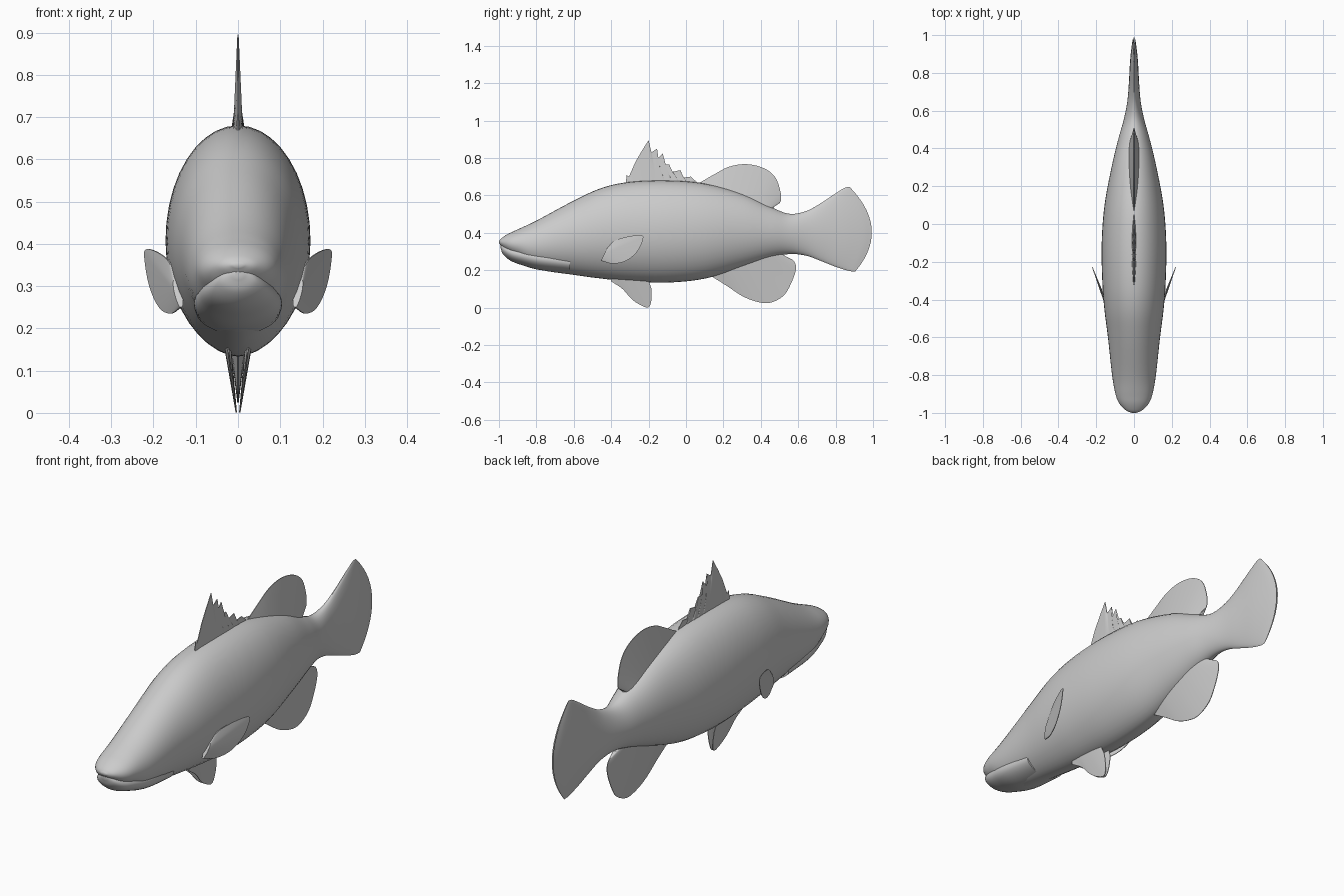
import bpy, math
from mathutils import Vector

if "Cube" in bpy.data.objects:
    bpy.data.objects.remove(bpy.data.objects["Cube"])


def spline(points, n, smooth=True):
    """Resample a list of tuples into n + 1 points (Catmull-Rom or straight)."""
    pts = [Vector(p) for p in points]
    last = len(pts) - 1
    out = []
    for k in range(n + 1):
        f = k * last / n
        i = min(int(f), last - 1)
        t = f - i
        b, c = pts[i], pts[i + 1]
        if not smooth:
            out.append(b.lerp(c, t))
            continue
        a = pts[i - 1] if i > 0 else b * 2 - c
        d = pts[i + 2] if i + 2 <= last else c * 2 - b
        out.append(0.5 * (2 * b + (c - a) * t + (2 * a - 5 * b + 4 * c - d) * t * t
                          + (3 * b - a - 3 * c + d) * t ** 3))
    return out


def make(name, verts, faces):
    me = bpy.data.meshes.new(name)
    me.from_pydata(verts, [], faces)
    ob = bpy.data.objects.new(name, me)
    bpy.context.collection.objects.link(ob)
    bpy.ops.object.select_all(action='DESELECT')
    ob.select_set(True)
    bpy.context.view_layer.objects.active = ob
    bpy.ops.object.mode_set(mode='EDIT')
    bpy.ops.mesh.select_all(action='SELECT')
    bpy.ops.mesh.normals_make_consistent(inside=False)
    bpy.ops.object.mode_set(mode='OBJECT')
    bpy.ops.object.shade_smooth_by_angle(angle=math.radians(40))
    return ob


def loft(name, stations, rows, seg=40):
    """Egg-shaped rings from stations (y, top, bottom, half width, rear bow)."""
    verts, faces = [], []
    for s in stations_sampled(stations, rows):
        y, top, bot, w, bow = s
        mid, h = (top + bot) / 2, (top - bot) / 2
        for k in range(seg):
            a = 2 * math.pi * k / seg
            t, x = math.cos(a), math.sin(a)
            if t < 0:
                x = math.copysign(abs(x) ** 1.12, x)
            verts.append((w * x, y + bow * (1 - t * t) - 0.15 * bow * t, mid + h * t))
    for r in range(rows):
        for k in range(seg):
            k2 = (k + 1) % seg
            faces.append((r * seg + k, r * seg + k2, (r + 1) * seg + k2, (r + 1) * seg + k))
    faces.append(tuple(range(seg)))
    faces.append(tuple(rows * seg + k for k in range(seg)))
    return make(name, verts, faces)


def stations_sampled(stations, rows):
    return [tuple(v) for v in spline(stations, rows)]


def fin(name, base, edge, thick, place, smooth=True, n=48, m=6):
    """Thin blade from a base line to an outer edge, both in (y, z)."""
    b = spline(base, n)
    e = spline(edge, n, smooth)
    verts, faces = [], []
    for side in (1, -1):
        for i in range(n + 1):
            ends = math.sin(math.pi * i / n) ** 0.5
            for j in range(m + 1):
                p = b[i].lerp(e[i], j / m)
                th = 0.0015 + thick * (1 - j / m) * ends
                verts.append((place(p.x, p.y) + side * th, p.x, p.y))
    off = (n + 1) * (m + 1)
    idx = lambda i, j: i * (m + 1) + j
    for i in range(n):
        for j in range(m):
            q = (idx(i, j), idx(i + 1, j), idx(i + 1, j + 1), idx(i, j + 1))
            faces += [q, tuple(off + v for v in reversed(q))]
    rim = ([idx(i, 0) for i in range(n)] + [idx(n, j) for j in range(m)]
           + [idx(i, m) for i in range(n, 0, -1)] + [idx(0, j) for j in range(m, 0, -1)])
    for a, c in zip(rim, rim[1:] + rim[:1]):
        faces.append((a, c, off + c, off + a))
    return make(name, verts, faces)


# Body flowing into the tail fin
loft("body_and_tail", [
    (-1.00, .355, .345, .012, 0), (-.985, .372, .325, .045, 0), (-.95, .395, .292, .078, 0),
    (-.90, .418, .262, .098, 0), (-.80, .465, .207, .116, 0), (-.60, .572, .175, .138, 0),
    (-.45, .640, .155, .157, 0), (-.30, .672, .140, .168, 0), (-.10, .680, .134, .171, 0),
    (.10, .663, .155, .156, 0), (.30, .610, .215, .119, 0), (.45, .540, .265, .083, 0),
    (.55, .502, .286, .055, 0), (.64, .515, .278, .036, .005), (.72, .555, .248, .027, .03),
    (.80, .605, .215, .021, .06), (.86, .640, .196, .012, .085), (.89, .645, .194, .003, .103)],
    102)

# Lower jaw tucked under the upper lip
loft("lower_jaw", [
    (-.992, .338, .320, .012, 0), (-.978, .340, .285, .045, 0), (-.94, .335, .252, .072, 0),
    (-.88, .330, .228, .090, 0), (-.78, .320, .201, .104, 0), (-.62, .300, .185, .100, 0)],
    30)

# Fins along the centre line
centre = lambda y, z: 0.0
fin("spiny_dorsal_fin", [(-.32, .64), (-.1, .65), (.07, .63)], [
    (-.32, .68), (-.318, .71), (-.305, .70), (-.27, .78), (-.235, .84), (-.20, .895),
    (-.185, .83), (-.155, .85), (-.16, .785), (-.125, .825), (-.125, .765), (-.09, .765),
    (-.075, .725), (-.03, .735), (-.015, .695), (.025, .70), (.07, .66)],
    .012, centre, smooth=False, n=96)
fin("soft_dorsal_fin", [(.06, .62), (.25, .58), (.40, .53), (.46, .50)], [
    (.06, .66), (.15, .712), (.23, .753), (.32, .767), (.41, .748), (.475, .70),
    (.505, .62), (.505, .565), (.475, .545), (.465, .522)],
    .03, centre)
fin("anal_fin", [(.14, .20), (.28, .25), (.42, .29), (.50, .31)], [
    (.14, .165), (.22, .115), (.30, .062), (.38, .031), (.45, .026), (.52, .062),
    (.56, .125), (.587, .20), (.58, .245), (.55, .265), (.50, .285)],
    .03, centre)

# Paired fins
for side, label in ((1, "right"), (-1, "left")):
    fin(label + "_pectoral_fin", [(-.455, .25), (-.435, .29), (-.42, .32)][::-1], [
        (-.42, .32), (-.38, .358), (-.31, .38), (-.24, .387), (-.23, .365), (-.26, .30),
        (-.32, .25), (-.39, .235), (-.455, .25)],
        .008, lambda y, z, s=side: s * (.148 + .38 * (y + .42)))
    fin(label + "_pelvic_fin", [(-.40, .17), (-.30, .18), (-.20, .17)], [
        (-.40, .14), (-.34, .10), (-.29, .045), (-.24, .012), (-.20, .002), (-.185, .04),
        (-.185, .10), (-.20, .14)],
        .008, lambda y, z, s=side: s * (.004 + .13 * z))
